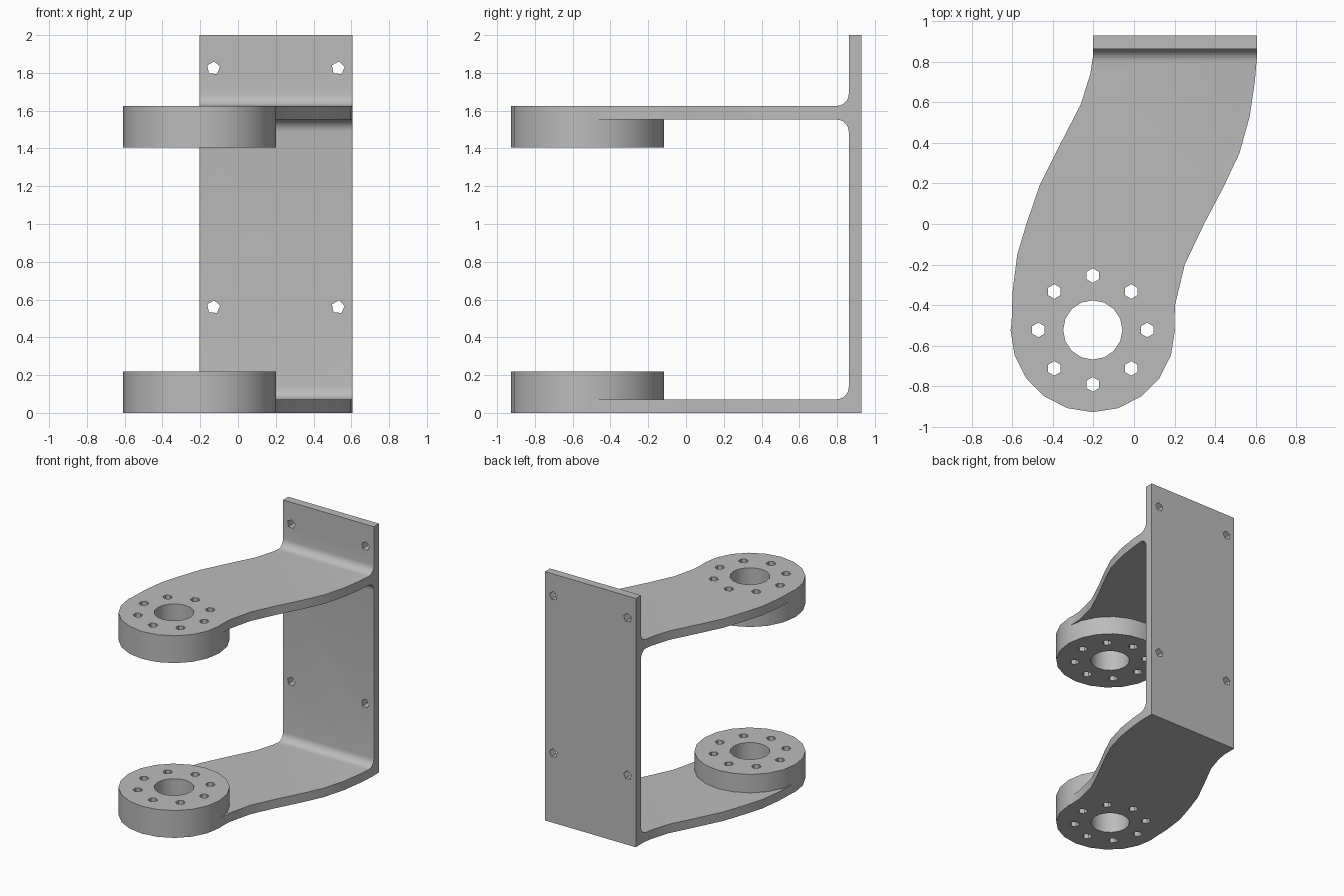
import bpy, bmesh, math
from math import sin, cos, pi

cube = bpy.data.objects.get("Cube")
if cube:
    bpy.data.objects.remove(cube, do_unlink=True)

metal = bpy.data.materials.new("grey_metal")
metal.use_nodes = True
GREY = (0.5, 0.5, 0.5, 1)
metal.diffuse_color = GREY
metal.node_tree.nodes["Principled BSDF"].inputs["Base Color"].default_value = GREY

CX, CY, BOSS_R = -0.203, -0.522, 0.405   # pivot axis and boss radius
LEFT, RIGHT = -0.203, 0.605              # plate sides
FRONT, BACK = 0.862, 0.928               # plate faces
ARM_T, UPPER, FILLET = 0.072, 1.625, 0.065


def prism(name, points, offset):
    """Extrude a closed 3D polygon along an offset vector."""
    bm = bmesh.new()
    face = bm.faces.new([bm.verts.new(p) for p in points])
    new = bmesh.ops.extrude_face_region(bm, geom=[face])["geom"]
    bmesh.ops.translate(bm, vec=offset, verts=[v for v in new if isinstance(v, bmesh.types.BMVert)])
    bmesh.ops.recalc_face_normals(bm, faces=bm.faces)
    mesh = bpy.data.meshes.new(name)
    bm.to_mesh(mesh)
    bm.free()
    mesh.materials.append(metal)
    ob = bpy.data.objects.new(name, mesh)
    bpy.context.collection.objects.link(ob)
    return ob


def ring(r, sides, turn=0):
    return [(r * cos(turn + 2 * pi * i / sides), r * sin(turn + 2 * pi * i / sides)) for i in range(sides)]


def upright(name, x, y, r, sides, z0, z1, turn=0):
    return prism(name, [(x + a, y + b, z0) for a, b in ring(r, sides, turn)], (0, 0, z1 - z0))


def combine(target, tool, operation):
    mod = target.modifiers.new(operation.lower(), "BOOLEAN")
    mod.operation, mod.object, mod.solver = operation, tool, "EXACT"
    bpy.context.view_layer.objects.active = target
    bpy.ops.object.modifier_apply(modifier=mod.name)
    bpy.data.objects.remove(tool, do_unlink=True)


def fillet(z, side, steps=6):
    """Corner points from arm surface at height z to the plate; side is +1 above, -1 below."""
    return [(FRONT - FILLET + FILLET * sin(t), z + side * FILLET * (1 - cos(t)))
            for t in [pi / 2 * i / steps for i in range(steps + 1)]]


# Side profile: plate with two arms and rounded inner corners
TIP = -1.2
profile = [(TIP, 0), (BACK, 0), (BACK, 2), (FRONT, 2)]
profile += fillet(UPPER, 1)[::-1] + [(TIP, UPPER), (TIP, UPPER - ARM_T)]
profile += fillet(UPPER - ARM_T, -1) + fillet(ARM_T, 1)[::-1] + [(TIP, ARM_T)]
bracket = prism("bracket", [(-1, y, z) for y, z in profile], (2, 0, 0))

# Plan outline: offset S-shaped sides, ending inside the bosses
left_side = [(LEFT, 0.82), (-0.215, 0.74), (-0.262, 0.59), (-0.36, 0.4), (-0.465, 0.19),
             (-0.53, 0.0), (-0.575, -0.15), (-0.598, -0.33), (-0.604, CY)]
right_side = [(0.198, CY), (0.202, -0.4), (0.25, -0.2), (0.345, 0.0), (0.44, 0.18),
              (0.52, 0.35), (0.57, 0.53), (0.595, 0.7), (RIGHT, 0.82)]
outline = [(LEFT, 1)] + left_side + right_side + [(RIGHT, 1)]
combine(bracket, prism("plan_outline", [(x, y, -1) for x, y in outline], (0, 0, 4)), "INTERSECT")

# Round bosses on each arm
for name, z0, z1 in (("lower_boss", 0, 0.22), ("upper_boss", 1.405, UPPER)):
    combine(bracket, upright(name, CX, CY, BOSS_R, 20, z0, z1), "UNION")

# Pivot bores with a circle of bolt holes
combine(bracket, upright("pivot_bore", CX, CY, 0.146, 16, -1, 3), "DIFFERENCE")
for x, y in ring(0.268, 8):
    combine(bracket, upright("bolt_hole", CX + x, CY + y, 0.036, 6, -1, 3, pi / 6), "DIFFERENCE")

# Mounting holes through the plate
for x in (-0.13, 0.53):
    for z in (0.56, 1.825):
        hole = [(x + a, 0.7, z + b) for a, b in ring(0.036, 5, 0.2)]
        combine(bracket, prism("mounting_hole", hole, (0, 0.5, 0)), "DIFFERENCE")

bpy.ops.object.select_all(action="DESELECT")
bracket.select_set(True)
bpy.context.view_layer.objects.active = bracket
bpy.ops.object.shade_smooth_by_angle(angle=math.radians(30))
